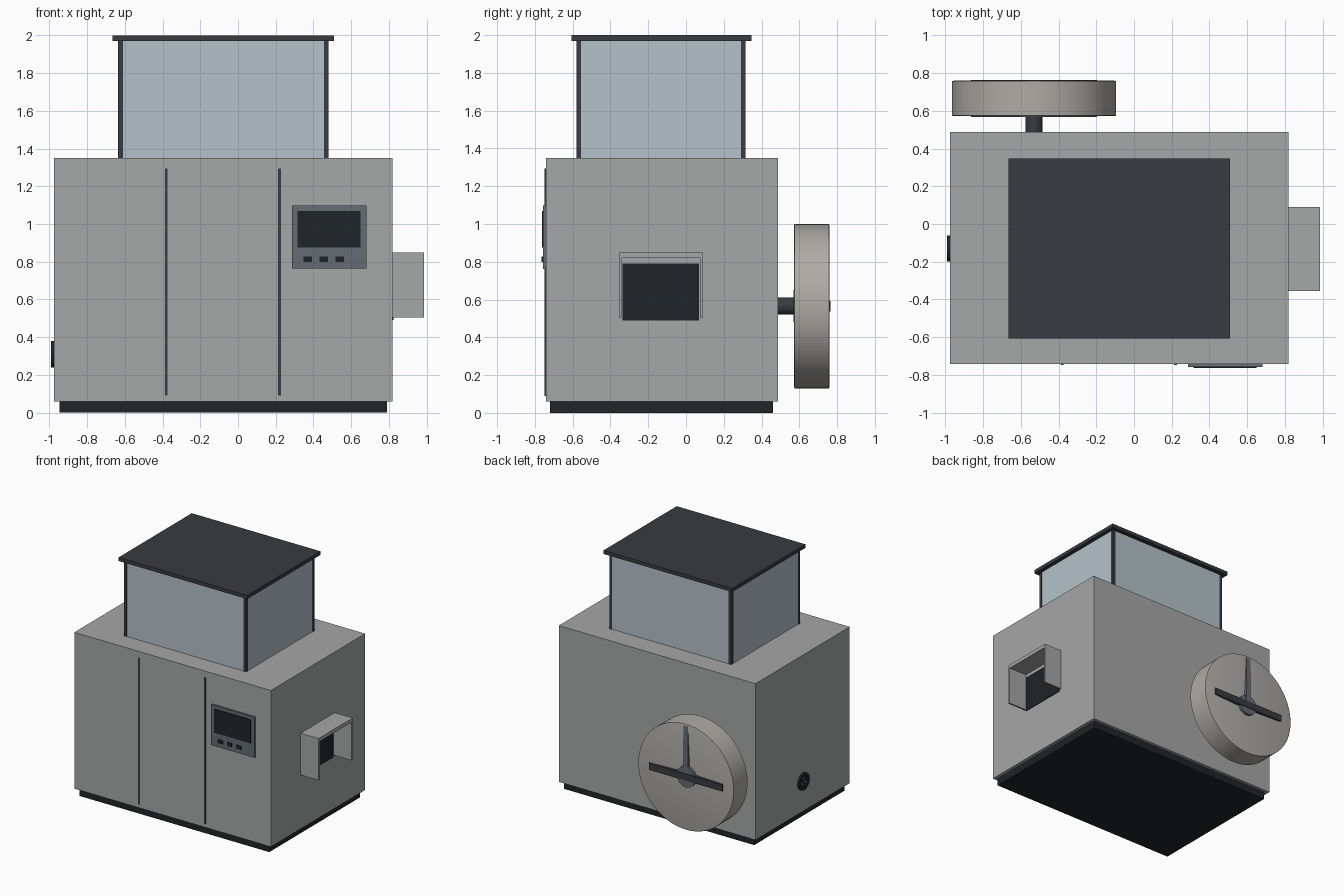
import bpy, bmesh, math
from mathutils import Matrix

if "Cube" in bpy.data.objects:
    bpy.data.objects.remove(bpy.data.objects["Cube"])


def mat(name, r, g, b):
    m = bpy.data.materials.new(name)
    m.diffuse_color = (r, g, b, 1)
    m.use_nodes = True
    m.node_tree.nodes["Principled BSDF"].inputs["Base Color"].default_value = m.diffuse_color
    return m


STEEL = mat("steel", 0.38, 0.385, 0.39)
DARK = mat("dark_frame", 0.04, 0.044, 0.052)
BLACK = mat("black", 0.015, 0.018, 0.02)
GLASS = mat("hopper_panel", 0.46, 0.54, 0.59)
SLATE = mat("slate", 0.13, 0.15, 0.17)
WHEEL = mat("wheel_metal", 0.42, 0.41, 0.38)


def finish(name, bm, material):
    bmesh.ops.recalc_face_normals(bm, faces=bm.faces)
    me = bpy.data.meshes.new(name)
    bm.to_mesh(me)
    bm.free()
    ob = bpy.data.objects.new(name, me)
    bpy.context.collection.objects.link(ob)
    me.materials.append(material)
    return ob


def box(name, x, y, z, material):
    """Box from (min, max) ranges on each axis."""
    bm = bmesh.new()
    bmesh.ops.create_cube(bm, size=1)
    for v in bm.verts:
        v.co = [r[0] + (c + 0.5) * (r[1] - r[0]) for c, r in zip(v.co, (x, y, z))]
    return finish(name, bm, material)


def lathe(name, profile, centre, axis, material, steps=64):
    """Spin (radius, distance) points around the x or y axis through centre."""
    bm = bmesh.new()
    vs = [bm.verts.new((r, 0, h)) for r, h in profile]
    es = [bm.edges.new(p) for p in zip(vs, vs[1:])]
    bmesh.ops.spin(bm, geom=vs + es, cent=(0, 0, 0), axis=(0, 0, 1),
                   angle=2 * math.pi, steps=steps, use_duplicate=False)
    bmesh.ops.remove_doubles(bm, verts=bm.verts, dist=1e-5)
    rot = Matrix.Rotation(math.pi / 2, 4, 'Y') if axis == 'X' else Matrix.Rotation(-math.pi / 2, 4, 'X')
    bmesh.ops.transform(bm, matrix=Matrix.Translation(centre) @ rot, verts=bm.verts)
    ob = finish(name, bm, material)
    bpy.ops.object.select_all(action='DESELECT')
    ob.select_set(True)
    bpy.context.view_layer.objects.active = ob
    bpy.ops.object.shade_smooth_by_angle(angle=math.radians(30))
    return ob


def rod(name, r, h0, h1, centre, axis, material, steps=48):
    return lathe(name, [(0, h0), (r, h0), (r, h1), (0, h1)], centre, axis, material, steps)


# cabinet and plinth
box("plinth", (-0.945, 0.79), (-0.72, 0.46), (0, 0.06), BLACK)
box("cabinet", (-0.975, 0.82), (-0.742, 0.487), (0.06, 1.35), STEEL)

# door seams on the front
for i, x in enumerate((-0.38, 0.22)):
    box(f"door_seam_{i}", (x - 0.007, x + 0.007), (-0.748, -0.735), (0.09, 1.295), DARK)

# hopper: panels, corner posts, lid
box("hopper_panels", (-0.632, 0.477), (-0.577, 0.312), (1.35, 1.975), GLASS)
for i, x in enumerate((-0.635, 0.455)):
    for j, y in enumerate((-0.58, 0.29)):
        box(f"hopper_post_{i}{j}", (x, x + 0.025), (y, y + 0.025), (1.35, 1.972), DARK)
box("hopper_lid", (-0.665, 0.51), (-0.607, 0.347), (1.97, 2.0), DARK)

# control panel with screen and buttons
box("control_panel", (0.285, 0.68), (-0.757, -0.74), (0.763, 1.097), SLATE)
box("screen", (0.315, 0.65), (-0.763, -0.75), (0.875, 1.07), BLACK)
for i in range(3):
    x = 0.37 + 0.085 * i
    box(f"button_{i}", (x - 0.022, x + 0.022), (-0.764, -0.75), (0.798, 0.828), BLACK)

# outlet with hood on the right side
box("outlet_opening", (0.81, 0.825), (-0.335, 0.07), (0.49, 0.79), BLACK)
box("hood_top", (0.82, 0.985), (-0.355, 0.09), (0.82, 0.85), STEEL)
for i, y in enumerate((-0.355, 0.075)):
    box(f"hood_side_{i}", (0.82, 0.985), (y, y + 0.015), (0.505, 0.82), STEEL)

# flywheel on the back: axle, shallow dished disc, hub, spokes
C = (-0.53, 0, 0.565)
rod("axle", 0.045, 0.47, 0.72, C, 'Y', DARK)
lathe("flywheel", [(0, 0.60), (0.425, 0.572), (0.435, 0.575), (0.435, 0.757),
                   (0.425, 0.76), (0, 0.732)], C, 'Y', WHEEL, 64)
rod("hub", 0.085, 0.568, 0.759, C, 'Y', SLATE)
box("flywheel_bar", (C[0] - 0.335, C[0] + 0.335), (0.568, 0.764), (C[2] - 0.028, C[2] + 0.028), DARK)
box("flywheel_spoke", (C[0] - 0.02, C[0] + 0.02), (0.572, 0.761), (C[2], C[2] + 0.42), SLATE)

# power socket on the left side
S = (0, -0.13, 0.31)
lathe("socket", [(0, -0.97), (0.07, -0.97), (0.07, -0.99), (0.05, -0.99),
                 (0.05, -0.982), (0, -0.982)], S, 'X', BLACK, 32)
for i in range(3):
    a = math.pi / 2 + i * math.tau / 3
    rod(f"socket_pin_{i}", 0.012, -0.989, -0.975,
        (0, S[1] + 0.026 * math.cos(a), S[2] + 0.026 * math.sin(a)), 'X', SLATE, 12)
